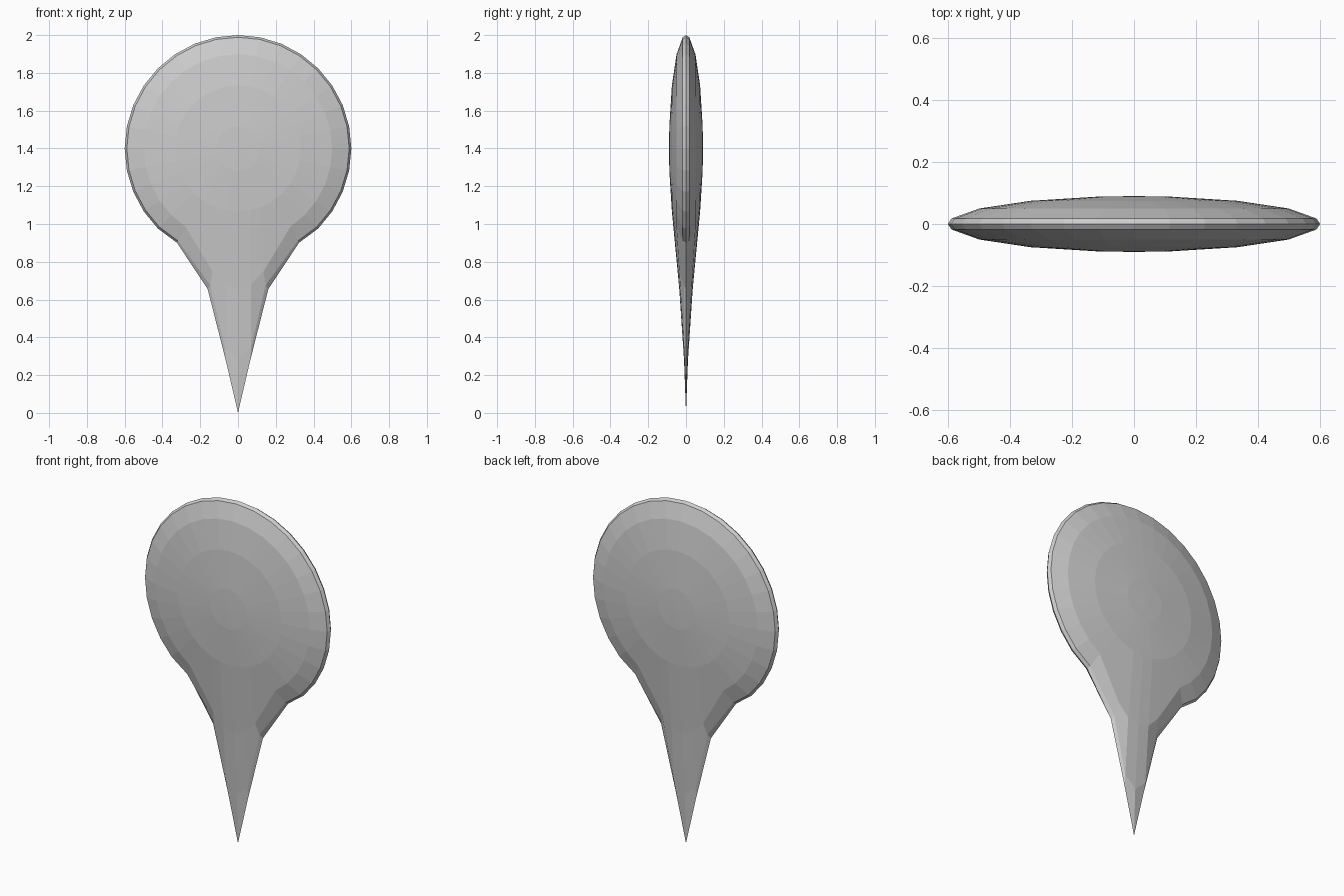
import bpy, bmesh, math

if "Cube" in bpy.data.objects:
    bpy.data.objects.remove(bpy.data.objects["Cube"])

R, HALF, CZ, SEGS = 0.6, 0.09, 1.4, 32

# Downward pull (drop, sideways shrink) near the lowest point:
# one row per ring from the rim inward, one entry per step from the centre line
PULL = [
    [(0.80, 0.0), (0.53, 0.56), (0.19, 0.70), (0.0, 0.97)],
    [(0.53, 0.60), (0.48, 0.60), (0.18, 0.65), (0.0, 0.97)],
    [(0.24, 0.72), (0.23, 0.72), (0.19, 0.71), (0.0, 1.0)],
]
ANGLES = [0, 11.25, 33.75, 56.25, 78.75]   # rim to face centre


def ring(bm, level, side):
    """One ring of the flattened ball, with its bottom drawn to a point."""
    a = math.radians(ANGLES[level])
    verts = []
    for i in range(SEGS):
        t = 2 * math.pi * i / SEGS
        x = R * math.cos(a) * math.sin(t)
        z = CZ - R * math.cos(a) * math.cos(t)
        y = side * HALF * math.sin(a)
        step = min(i, SEGS - i)
        if level < len(PULL) and step < 4:
            drop, shrink = PULL[level][step]
            x, y, z = x * shrink, y * shrink, z - drop
        verts.append(bm.verts.new((x, y, z)))
    return verts


bm = bmesh.new()
rim = ring(bm, 0, 1)

# Front and back halves share the rim
for side in (-1, 1):
    rings = [rim] + [ring(bm, k, side) for k in range(1, len(ANGLES))]
    for outer, inner in zip(rings, rings[1:]):
        for i in range(SEGS):
            j = (i + 1) % SEGS
            bm.faces.new((outer[i], outer[j], inner[j], inner[i]))
    pole = bm.verts.new((0, side * HALF, CZ))
    for i in range(SEGS):
        bm.faces.new((rings[-1][i], rings[-1][(i + 1) % SEGS], pole))

bmesh.ops.recalc_face_normals(bm, faces=bm.faces)
mesh = bpy.data.meshes.new("pointed_disc")
bm.to_mesh(mesh)
bm.free()
obj = bpy.data.objects.new("pointed_disc", mesh)
bpy.context.collection.objects.link(obj)
